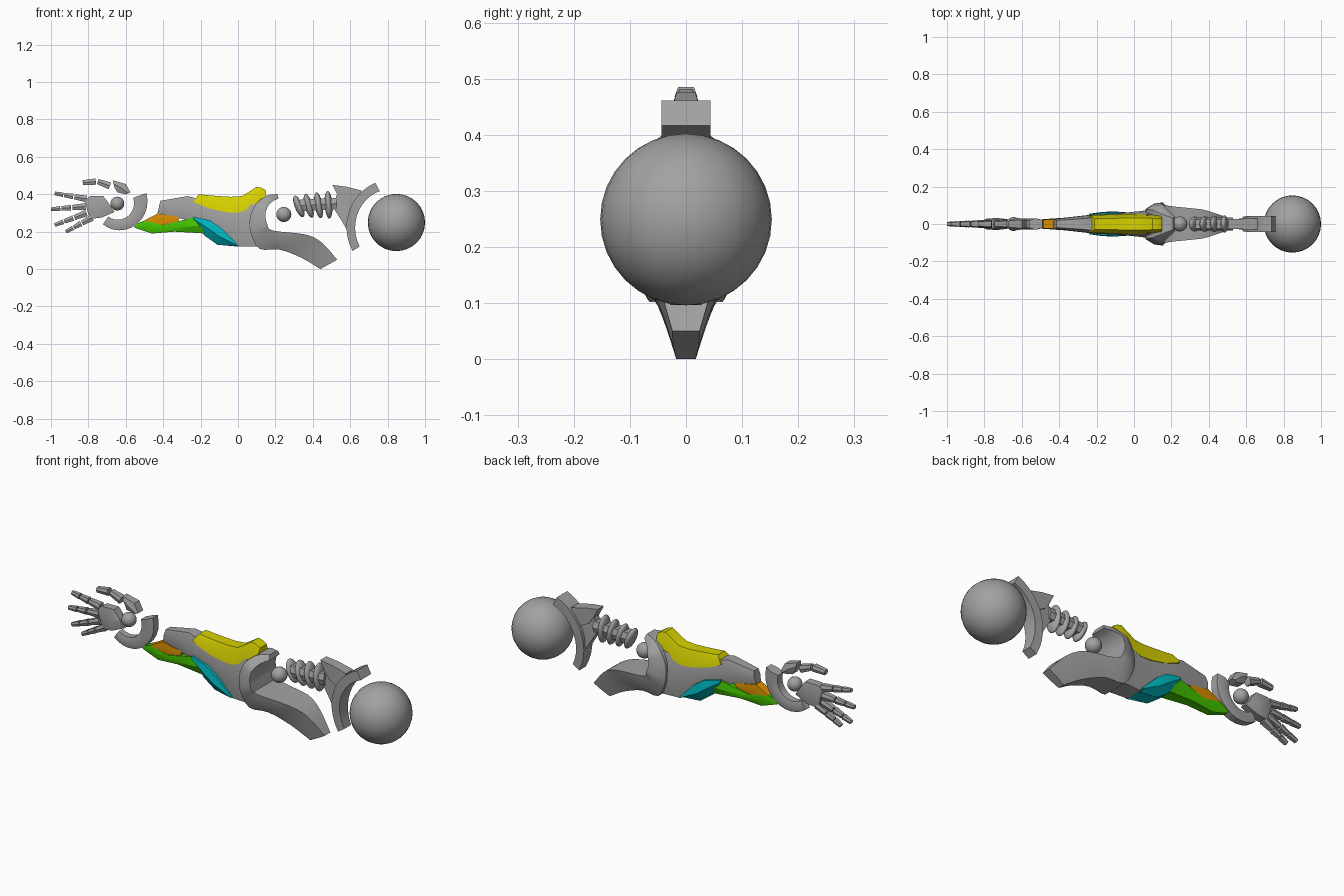
import bpy, bmesh
from math import radians, sin, cos
from mathutils import Vector

default = bpy.data.objects.get("Cube")
if default:
    bpy.data.objects.remove(default, do_unlink=True)


def make_material(name, red, green, blue):
    colour = (red, green, blue, 1)
    mat = bpy.data.materials.new(name)
    mat.use_nodes = True
    mat.diffuse_color = colour
    mat.node_tree.nodes["Principled BSDF"].inputs["Base Color"].default_value = colour
    return mat


GREY = make_material("steel grey", .36, .36, .36)
YELLOW = make_material("yellow", .68, .64, 0)
CYAN = make_material("cyan", 0, .5, .56)
GREEN = make_material("green", .06, .6, 0)
ORANGE = make_material("orange", .7, .27, 0)


def finish(name, bm, material):
    """Turn the bmesh into a named object with smooth shading and sharp edges."""
    bmesh.ops.recalc_face_normals(bm, faces=bm.faces)
    mesh = bpy.data.meshes.new(name)
    bm.to_mesh(mesh)
    bm.free()
    mesh.materials.append(material)
    obj = bpy.data.objects.new(name, mesh)
    bpy.context.collection.objects.link(obj)
    bpy.ops.object.select_all(action="DESELECT")
    obj.select_set(True)
    bpy.context.view_layer.objects.active = obj
    bpy.ops.object.shade_smooth_by_angle(angle=radians(32))
    return obj


def blend(values, t):
    """Piecewise linear value at t along a list."""
    place = t * (len(values) - 1)
    i = min(int(place), len(values) - 2)
    return values[i] + (values[i + 1] - values[i]) * (place - i)


def curve_through(points, steps):
    """Catmull-Rom curve through a list of points."""
    points = [Vector(p) for p in points]
    first, last = points[0], points[-1]
    padded = [first * 2 - points[1], *points, last * 2 - points[-2]]
    result = []
    for a, b, c, d in zip(padded, padded[1:], padded[2:], padded[3:]):
        for k in range(steps):
            t = k / steps
            bend = (a * 2 - b * 5 + c * 4 - d) * t + (b * 3 - a - c * 3 + d) * t * t
            result.append(b + (c - a + bend) * t / 2)
    return result + [last]


def arc(centre, radii, angles, count):
    """Points on an arc in the x, z plane whose radius changes evenly."""
    points = []
    for k in range(count):
        t = k / (count - 1)
        r, a = blend(radii, t), radians(blend(angles, t))
        points.append(Vector(centre) + Vector((cos(a), sin(a))) * r)
    return points


def loft(name, top, low, widths, material=GREY, top_taper=.7, low_taper=.7, steps=1):
    """Skin six-sided sections between two side-view edges, symmetric in y."""
    bm = bmesh.new()
    rings = []
    top, low = curve_through(top, steps), curve_through(low, steps)
    for k, (a, b) in enumerate(zip(top, low)):
        w = blend(widths, k / (len(top) - 1))
        right = [(a, w * top_taper), ((a + b) / 2, w), (b, w * low_taper)]
        ring = [(p.x, y, p.y) for p, y in right]
        ring += [(p.x, -y, p.y) for p, y in reversed(right)]
        rings.append([bm.verts.new(co) for co in ring])
    for ring, following in zip(rings, rings[1:]):
        for i in range(len(ring)):
            bm.faces.new((ring[i - 1], ring[i], following[i], following[i - 1]))
    bm.faces.new(rings[0])
    bm.faces.new(rings[-1])
    return finish(name, bm, material)


def ball(name, x, z, size, tilt=0):
    bm = bmesh.new()
    bmesh.ops.create_uvsphere(bm, u_segments=32, v_segments=16, radius=1)
    obj = finish(name, bm, GREY)
    obj.location = (x, 0, z)
    obj.scale = size
    obj.rotation_euler.y = radians(tilt)
    return obj


def bone(name, start, end, thickness):
    """Tapered finger bone between two x, z points."""
    start, end = Vector(start), Vector(end)
    side = (end - start).orthogonal().normalized() * thickness / 2
    loft(name, [start + side, end + side * .75], [start - side, end - side * .75],
         [thickness * .6, thickness * .45])


# Joint balls
SHOULDER, ELBOW, WRIST = (.847, .249), (.245, .292), (-.645, .35)
for label, centre, radius in (("shoulder", SHOULDER, .153), ("elbow", ELBOW, .04), ("wrist", WRIST, .037)):
    ball(label + "_ball", *centre, [radius] * 3)

# Shoulder cup wrapped around its ball, with a bracket and wedge behind it
turn = (118, 213)
loft("shoulder_cup", arc(SHOULDER, (.24, .28), turn, 12), arc(SHOULDER, (.19, .235), turn, 12),
     (.044, .042, .028), top_taper=1, low_taper=1)
loft("shoulder_bracket", [(.505, .45), (.58, .44), (.66, .42)],
     [(.53, .4), (.56, .36), (.62, .33)], (.026, .03), top_taper=1, low_taper=1)
loft("bracket_wedge", [(.53, .4), (.57, .39), (.62, .36)],
     [(.505, .335), (.55, .265), (.6, .18)], (.018, .024), top_taper=1, low_taper=1)

# Ribbed upper arm
loft("rib_core", [(.32, .37), (.53, .38)], [(.33, .31), (.53, .32)], (.035, .035))
for i in range(4):
    ball(f"rib_{i + 1}", .325 + i * .053, .335 + i * .003,
         (.021, .04 + i * .002, .062 + i * .004), tilt=i * 6 - 22)

# Elbow hook flares around the socket and tapers into the tail
turn = (108, 235)
loft("elbow_hook", arc(ELBOW, (.115, .225), turn, 6) + [Vector(p) for p in ((.22, .105), (.34, .06), (.44, 0))],
     arc(ELBOW, (.09, .105), turn, 6) + [Vector(p) for p in ((.36, .185), (.45, .14), (.53, .05))],
     (.04, .1, .11, .075, .023), top_taper=.75, low_taper=1.05, steps=3)

# Forearm core
loft("forearm", [(-.415, .365), (-.27, .39), (-.21, .375), (-.05, .335), (.05, .34), (.13, .36)],
     [(-.43, .3), (-.32, .275), (-.2, .24), (-.1, .18), (0, .12), (.12, .12)],
     (.027, .05, .06, .08))

# Coloured armour shells
loft("top_armour", [(-.21, .4), (-.1, .39), (.02, .39), (.1, .44), (.15, .42)],
     [(-.24, .36), (-.14, .32), (0, .3), (.08, .34), (.145, .37)],
     (.04, .047, .04), YELLOW, low_taper=1.15, steps=2)
loft("side_armour", [(-.24, .28), (-.15, .26), (-.09, .22), (0, .13)],
     [(-.235, .255), (-.18, .18), (-.11, .13), (0, .12)],
     (.055, .07, .06), CYAN, top_taper=.95, low_taper=.55)
loft("lower_armour", [(-.56, .235), (-.5, .26), (-.4, .235), (-.24, .275)],
     [(-.55, .22), (-.46, .19), (-.34, .2), (-.17, .19)],
     (.018, .026, .034, .052), GREEN, top_taper=.85)
loft("wrist_armour", [(-.5, .26), (-.43, .297), (-.31, .277)],
     [(-.49, .25), (-.4, .236), (-.32, .255)], (.024, .032), ORANGE, top_taper=.9, low_taper=.95)

# Wrist cup wrapped around its ball, and palm
turn = (20, -125)
loft("wrist_cup", arc(WRIST, (.165, .135), turn, 12), arc(WRIST, (.09, .085), turn, 12),
     (.03, .03, .022))
loft("palm", [(-.82, .37), (-.79, .39), (-.72, .39), (-.69, .35)],
     [(-.8, .29), (-.775, .27), (-.73, .275), (-.66, .305)], (.02, .035, .025))

# Thumb
loft("thumb_base", [(-.67, .475), (-.6, .455), (-.575, .41)],
     [(-.66, .435), (-.645, .41), (-.6, .4)], (.024, .032, .028))
bone("thumb_middle", (-.685, .445), (-.75, .468), .038)
bone("thumb_tip", (-.76, .468), (-.83, .462), .034)

# Four fingers of three bones each
fingers = {
    "index": ((-.81, .375), (-.98, .405)),
    "middle": ((-.815, .335), (-1, .32)),
    "ring": ((-.81, .3), (-.98, .235)),
    "little": ((-.78, .275), (-.92, .2)),
}
bones = (("base", 0, .38, .036), ("middle", .42, .7, .03), ("tip", .73, 1, .025))
for label, (base, tip) in fingers.items():
    for part, begin, end, thickness in bones:
        bone(f"{label}_finger_{part}", Vector(base).lerp(Vector(tip), begin),
             Vector(base).lerp(Vector(tip), end), thickness)
